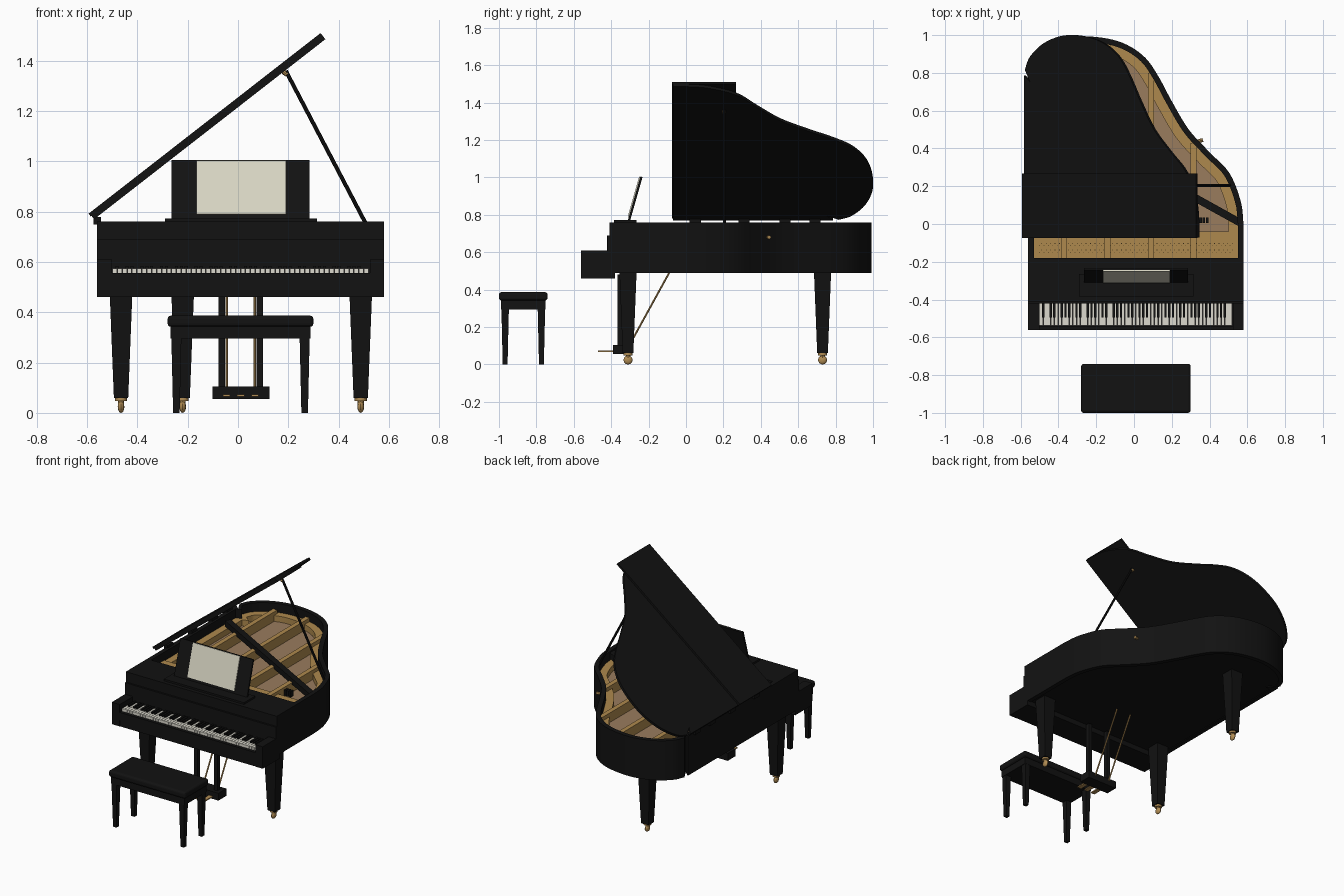
import bpy, bmesh, math
from mathutils import Vector, Matrix

cube = bpy.data.objects.get("Cube")
if cube:
    bpy.data.objects.remove(cube, do_unlink=True)


def material(name, r, g, b, rough=0.5):
    m = bpy.data.materials.new(name)
    m.use_nodes = True
    m.diffuse_color = (r, g, b, 1)
    node = m.node_tree.nodes["Principled BSDF"]
    node.inputs["Base Color"].default_value = (r, g, b, 1)
    node.inputs["Roughness"].default_value = rough
    return m


BLACK = material("black lacquer", .006, .006, .006)
GOLD = material("gold plate", .42, .25, .075)
TAN = material("soundboard wood", .32, .2, .11)
BRASS = material("brass", .45, .27, .09)
IVORY = material("ivory keys", .72, .7, .62)
PAPER = material("sheet paper", .7, .68, .56)


def finish(name, bm, mat, smooth=False):
    bmesh.ops.recalc_face_normals(bm, faces=bm.faces)
    me = bpy.data.meshes.new(name)
    bm.to_mesh(me)
    bm.free()
    me.materials.append(mat)
    ob = bpy.data.objects.new(name, me)
    bpy.context.collection.objects.link(ob)
    if smooth:
        bpy.ops.object.select_all(action='DESELECT')
        ob.select_set(True)
        bpy.context.view_layer.objects.active = ob
        bpy.ops.object.shade_smooth_by_angle(angle=math.radians(35))
    return ob


def add_box(bm, x0, x1, y0, y1, z0, z1, taper=1):
    """Box between limits; taper scales its bottom face."""
    c = Vector(((x0 + x1) / 2, (y0 + y1) / 2, (z0 + z1) / 2))
    size = Vector((x1 - x0, y1 - y0, z1 - z0))
    for v in bmesh.ops.create_cube(bm, size=1)["verts"]:
        k = taper if v.co.z < 0 else 1
        v.co = c + Vector((v.co.x * size.x * k, v.co.y * size.y * k, v.co.z * size.z))


def boxes(name, mat, *limits, taper=1):
    bm = bmesh.new()
    for lim in limits:
        add_box(bm, *lim, taper=taper)
    return finish(name, bm, mat)


def rod(name, a, b, r, mat, sides=8):
    a, b = Vector(a), Vector(b)
    bm = bmesh.new()
    turn = (b - a).to_track_quat('Z', 'Y').to_matrix().to_4x4()
    bmesh.ops.create_cone(bm, cap_ends=True, segments=sides, radius1=r, radius2=r,
                          depth=(b - a).length, matrix=Matrix.Translation((a + b) / 2) @ turn)
    return finish(name, bm, mat, sides > 6)


def prism(name, pts, z0, z1, mat, hole=None):
    """Extruded outline, optionally with a matching inner outline cut out."""
    bm = bmesh.new()
    n = len(pts)
    loop = lambda p, z: [bm.verts.new((x, y, z)) for x, y in p]
    low, top = loop(pts, z0), loop(pts, z1)
    pairs = [(low, top)]
    if hole:
        ilow, itop = loop(hole, z0), loop(hole, z1)
        pairs += [(top, itop), (itop, ilow), (ilow, low)]
    else:
        bm.faces.new(low)
        bm.faces.new(top)
    for p, q in pairs:
        for i in range(n):
            j = (i + 1) % n
            bm.faces.new((p[i], p[j], q[j], q[i]))
    return finish(name, bm, mat, True)


def spline(pts, steps=5):
    """Smooth curve through the points."""
    p = [Vector(q) for q in pts]
    p = [2 * p[0] - p[1]] + p + [2 * p[-1] - p[-2]]
    out = []
    for a, b, c, d in zip(p, p[1:], p[2:], p[3:]):
        for s in range(steps):
            t = s / steps
            out.append(.5 * (2 * b + (c - a) * t + (2 * a - 5 * b + 4 * c - d) * t * t
                             + (3 * b - a - 3 * c + d) * t ** 3))
    return out + [p[-2]]


# Plan outline: straight front, bent side, round tail, small notch, straight spine
bend = spline([(.58, 0), (.565, .12), (.505, .27), (.4, .38), (.29, .5), (.2, .65), (.13, .78),
               (.06, .88), (-.04, .95), (-.16, .985), (-.3, .99), (-.43, .95), (-.52, .88),
               (-.555, .81)])
notch = [Vector((-.52, .745)), Vector((-.56, .78))]


def outline(front):
    return [Vector((-.56, front)), Vector((.58, front))] + bend + notch


def inset(front, d):
    inner = [Vector((-.56 + d, front + d)), Vector((.58 - d, front + d))]
    for i, p in enumerate(bend):
        t = (bend[min(i + 1, len(bend) - 1)] - bend[max(i - 1, 0)]).normalized()
        inner.append(p + d * Vector((-t.y, t.x)))
    return inner + [notch[0] + Vector((d, 0)), notch[1] + Vector((d, -.05))]


# Case
prism("case_rim", outline(-.41), .49, .76, BLACK, inset(-.41, .03))
prism("case_bottom", inset(-.41, .01), .495, .53, BLACK)
prism("soundboard", inset(-.41, .02), .64, .66, TAN)
prism("plate_border", inset(-.24, .025), .66, .70, GOLD, inset(-.24, .08))
boxes("pin_block", GOLD, (-.54, .56, -.22, -.04, .65, .705))
boxes("front_top", BLACK, (-.55, .57, -.4, -.18, .71, .76))
boxes("plate_ribs", GOLD, *[(x - .016, x + .016, -.18, end, .66, .725) for x, end in
                            ((-.37, .93), (-.14, .95), (.09, .8), (.315, .43))])
bm = bmesh.new()
for i in range(88):
    for row in range(2):
        x = -.5 + i * 1.02 / 87
        y = -.15 + row * .035 + (i % 2) * .012
        add_box(bm, x - .002, x + .002, y - .002, y + .002, .7, .715)
finish("tuning_pins", bm, BRASS)

# Diagonal damper rail and bridge
a, b = Vector((.565, .005)), Vector((-.49, .59))
side = (b - a).orthogonal().normalized() * .02
prism("damper_rail", [a - side, a + side, b + side, b - side], .71, .75, BLACK)
boxes("dampers", BLACK, *[(x, x + .014, .005, .035, .68, .72) for x in (.345, .363, .381)])

# Keyboard
boxes("keybed", BLACK, (-.56, .58, -.56, -.38, .46, .545))
boxes("key_arms", BLACK, (-.56, -.5, -.562, -.38, .46, .61), (.525, .58, -.562, -.38, .46, .61))
boxes("key_slip", BLACK, (-.5, .525, -.562, -.54, .5, .556))
boxes("fallboard", BLACK, (-.5, .525, -.422, -.4, .54, .69))
boxes("case_cheeks", BLACK, (-.56, -.5, -.42, -.4, .6, .69), (.525, .58, -.42, -.4, .6, .69))
step = 1.02 / 52
bm_white, bm_black = bmesh.new(), bmesh.new()
for i in range(52):
    x = -.5 + i * step
    add_box(bm_white, x + .001, x + step - .001, -.538, -.42, .545, .574)
    if i % 7 in (0, 2, 3, 5, 6) and i < 51:
        add_box(bm_black, x + step - .006, x + step + .006, -.495, -.42, .57, .585)
finish("white_keys", bm_white, IVORY)
finish("black_keys", bm_black, BLACK)

# Raised lid with folded front flap, hinged on the spine
hinge = Matrix.Translation((-.572, 0, .77)) @ Matrix.Rotation(-math.radians(37.9), 4, 'Y')
lid_pts = [Vector(((p.x + .56) * 1.022, p.y * 1.008)) for p in outline(-.07)]
prism("lid", lid_pts, 0, .017, BLACK).matrix_world = hinge
boxes("lid_flap", BLACK, (-.004, 1.165, -.075, .268, .017, .031)).matrix_world = hinge
boxes("lid_hinges", BLACK, *[(-.575, -.545, y, y + .06, .75, .778) for y in (.02, .28, .5, .66)])
rod("lid_prop", (.19, .205, 1.36), (.52, .205, .73), .008, BLACK)
rod("prop_socket", (.18, .205, 1.357), (.195, .205, 1.345), .01, BRASS)
rod("side_knob", (.33, .435, .68), (.365, .445, .68), .01, BRASS)

# Music desk
boxes("desk_shelf", BLACK, (-.29, .315, -.385, -.265, .755, .773))
tilt = Matrix.Translation((.01, -.305, .77)) @ Matrix.Rotation(-math.radians(16), 4, 'X')
boxes("music_desk", BLACK, (-.275, .275, -.006, .006, 0, .243)).matrix_world = tilt
boxes("sheet_music", PAPER, (-.175, .18, -.012, -.006, .018, .24)).matrix_world = tilt

# Legs with ball casters
for name, x, y in (("front_right", -.465, -.31), ("front_left", .488, -.31), ("rear", -.22, .73)):
    boxes(name + "_leg", BLACK, (x - .046, x + .046, y - .046, y + .046, .06, .5), taper=.62)
    rod(name + "_caster_stem", (x, y, .03), (x, y, .065), .012, BRASS)
    rod(name + "_caster_collar", (x, y, .048), (x, y, .06), .024, BRASS, 12)
    bm = bmesh.new()
    bmesh.ops.create_uvsphere(bm, u_segments=12, v_segments=8, radius=.024,
                              matrix=Matrix.Translation((x, y, .024)) @ Matrix.Scale(.55, 4, (1, 0, 0)))
    finish(name + "_caster", bm, BRASS, True)

# Pedal lyre
boxes("lyre_posts", BLACK, *[(x - .013, x + .013, -.365, -.335, .09, .48) for x in (-.065, .087)])
boxes("lyre_box", BLACK, (-.102, .125, -.39, -.305, .055, .105))
boxes("pedals", BRASS, *[(x - .014, x + .014, -.47, -.38, .066, .074) for x in (-.045, .011, .067)])
for x, name in ((-.045, "right"), (.067, "left")):
    rod("lyre_brace_" + name, (x, -.31, .09), (x, -.09, .49), .005, BRASS)

# Bench
cushion = boxes("bench_cushion", BLACK, (-.28, .3, -1, -.74, .342, .387))
bev = cushion.modifiers.new("round", 'BEVEL')
bev.width, bev.segments = .014, 3
boxes("bench_apron", BLACK, (-.268, .288, -.988, -.752, .295, .345))
boxes("bench_legs", BLACK, *[(x - .02, x + .02, y - .02, y + .02, 0, .3)
                             for x in (-.245, .265) for y in (-.967, -.773)], taper=.65)
